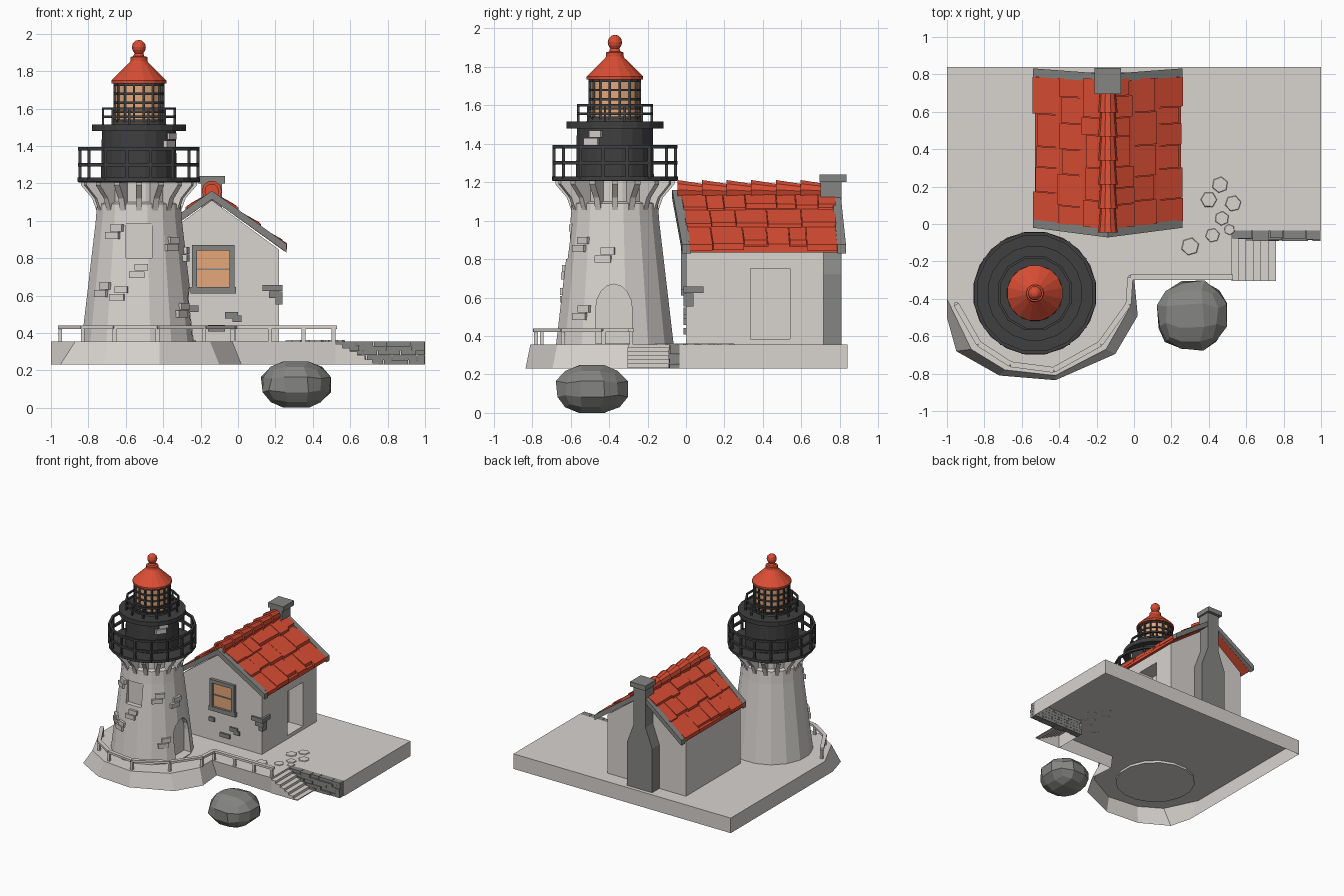
import bpy, bmesh, math, random
from mathutils import Vector

if "Cube" in bpy.data.objects:
    bpy.data.objects.remove(bpy.data.objects["Cube"])
random.seed(4)
TAU = math.tau

def mat(name, r, g, b):
    m = bpy.data.materials.new(name)
    m.diffuse_color = (r, g, b, 1)
    m.use_nodes = True
    m.node_tree.nodes["Principled BSDF"].inputs["Base Color"].default_value = m.diffuse_color
    return m

PALE = mat("pale_plaster", .69, .655, .625)
GREY = mat("grey_stone", .235, .235, .225)
DARK = mat("dark_iron", .05, .05, .052)
RED = mat("red_tile", .70, .075, .034)
AMBER = mat("amber_glass", .78, .39, .19)
CX, CY = -.53, -.37          # tower axis
G, TOP = .23, .355           # terrace bottom and top

def loft(bm, rings, cap=True):
    """Join equal-length rings of points into a skin with end caps."""
    vs = [[bm.verts.new(p) for p in r] for r in rings]
    n = len(vs[0])
    for a, b in zip(vs, vs[1:]):
        for i in range(n):
            bm.faces.new((a[i], a[(i + 1) % n], b[(i + 1) % n], b[i]))
    if cap:
        bm.faces.new(vs[0][::-1])
        bm.faces.new(vs[-1])

def box(bm, x0, x1, y0, y1, z0, z1):
    loft(bm, [[(x0, y0, z), (x1, y0, z), (x1, y1, z), (x0, y1, z)] for z in (z0, z1)])

def beam(bm, a, b, w, h):
    a, b = Vector(a), Vector(b)
    d = (b - a).normalized()
    s = d.cross(Vector((0, 0, 1)) if abs(d.z) < .9 else Vector((0, 1, 0))).normalized()
    u = s.cross(d)
    loft(bm, [[p + s * i * w / 2 + u * j * h / 2 for i, j in ((-1, -1), (1, -1), (1, 1), (-1, 1))] for p in (a, b)])

def circle(r, z, n=16, x=CX, y=CY, off=.5):
    return [(x + r * math.cos(TAU * (i + off) / n), y + r * math.sin(TAU * (i + off) / n), z) for i in range(n)]

def lathe(bm, prof, n=16, **k):
    loft(bm, [circle(r, z, n, **k) for r, z in prof])

def ring_rail(bm, r, z, t, n=16):
    """Closed square hoop round the tower axis."""
    rs = [circle(r + a * t / 2, z + b * t / 2, n) for a, b in ((-1, -1), (1, -1), (1, 1), (-1, 1), (-1, -1))]
    loft(bm, rs, cap=False)
    bmesh.ops.remove_doubles(bm, verts=bm.verts, dist=1e-5)

def drop_faces(bm, axis, value):
    """Open a shell by deleting faces lying in one plane."""
    fs = [f for f in bm.faces if all(abs(v.co[axis] - value) < 1e-4 for v in f.verts)]
    bmesh.ops.delete(bm, geom=fs, context='FACES_ONLY')

def finish(name, bm, m, opened=()):
    bmesh.ops.recalc_face_normals(bm, faces=bm.faces)
    for axis, value in opened:
        drop_faces(bm, axis, value)
    me = bpy.data.meshes.new(name)
    bm.to_mesh(me)
    bm.free()
    me.materials.append(m)
    o = bpy.data.objects.new(name, me)
    bpy.context.collection.objects.link(o)
    return o

def carve(target, bm):
    c = finish("cutter", bm, PALE)
    c.hide_render = True
    mod = target.modifiers.new("recess", 'BOOLEAN')
    mod.operation, mod.solver, mod.object = 'DIFFERENCE', 'EXACT', c
    bpy.context.view_layer.objects.active = target
    bpy.ops.object.modifier_apply(modifier=mod.name)
    bpy.data.objects.remove(c)

# Terrace shell with battered rounded front, open underneath
low = [(-1, .84), (-1, -.5), (-.95, -.68), (-.72, -.81), (-.42, -.835), (-.10, -.695), (.02, -.49), (0, -.28)]
high = [(-1, .84), (-1, -.4), (-.87, -.67), (-.69, -.78), (-.42, -.81), (-.15, -.67), (-.03, -.46), (-.03, -.30)]
rest = [(.52, -.30), (.52, -.035), (1, -.035), (1, .84)]
bm = bmesh.new()
loft(bm, [[(x, y, G) for x, y in low + rest], [(x, y, TOP) for x, y in high + rest]])
finish("terrace", bm, PALE, [(2, G), (1, -.035)])

# Terrace railing
path = [(-.95, -.43), (-.83, -.64), (-.66, -.75), (-.43, -.78), (-.18, -.64), (-.03, -.43), (-.02, -.285), (.17, -.285), (.35, -.285), (.53, -.285)]
bm = bmesh.new()
for i, (x, y) in enumerate(path):
    px = min(x, .51)
    box(bm, px - .01, px + .01, y - .01, y + .01, TOP, .425)
    if i:
        beam(bm, (*path[i - 1], .43), (x, y, .43), .03, .018)
finish("terrace_railing", bm, PALE)

# Side stairs, open underneath
steps = [(.52, G)]
for i in range(6):
    z = TOP - .0205 * (i + 1) + .006
    steps += [(.52 + .04 * i, z), (.52 + .04 * (i + 1), z)]
steps.append((.76, G))
bm = bmesh.new()
loft(bm, [[(x, y, z) for x, z in steps] for y in (-.305, -.05)])
finish("stairs", bm, PALE, [(2, G)])

# Rough stone retaining wall
bm = bmesh.new()
for k in range(5):
    x = .52 + random.uniform(-.01, .02)
    while x < .99:
        w = min(random.uniform(.07, .15), 1 - x)
        box(bm, x, x + w - .004, -.075 - random.uniform(0, .018), -.03, G + .025 * k + .001, G + .025 * (k + 1))
        x += w
finish("retaining_wall", bm, GREY)

# Flagstones
bm = bmesh.new()
for x, y, r in ((.46, .21, .045), (.40, .13, .045), (.53, .11, .045), (.47, .03, .04), (.42, -.06, .04), (.51, -.03, .03), (.30, -.12, .05)):
    lathe(bm, [(r, TOP - .002), (r * .9, TOP + .006)], 6, x=x, y=y, off=random.random())
finish("flagstones", bm, PALE)

# Boulder: a roughened, rounded cube with broad facets
bm = bmesh.new()
bmesh.ops.create_cube(bm, size=2)
bmesh.ops.subdivide_edges(bm, edges=bm.edges[:], cuts=2, use_grid_fill=True)
for v in bm.verts:
    d = v.co.normalized()
    j = [random.uniform(-.008, .008) for _ in range(2)]
    v.co = (.31 + d.x * .2 + j[0], -.49 + d.y * .2 + j[1], .124 + d.z * .137)
finish("boulder", bm, GREY)

# Tower shaft with window niche and arched doorway
bm = bmesh.new()
lathe(bm, [(.314, .335), (.312, .355), (.236, .99), (.228, 1.09), (.20, 1.10), (.20, 1.21)])
tower = finish("tower_shaft", bm, PALE)
bm = bmesh.new()
box(bm, -.60, -.46, -.9, -.585, .80, .985)
carve(tower, bm)
arch = [(-.47, .36), (-.28, .36)] + [(-.375 + .095 * math.cos(math.pi * i / 8), .54 + .13 * math.sin(math.pi * i / 8)) for i in range(9)]
bm = bmesh.new()
loft(bm, [[(x, y, z) for y, z in arch] for x in (CX + .23, CX + .45)])
carve(tower, bm)

# Brackets beneath the gallery
bm = bmesh.new()
prof = [(.19, 1.05), (.225, 1.05), (.25, 1.12), (.31, 1.19), (.31, 1.21), (.19, 1.21)]
for i in range(16):
    a = TAU * i / 16
    c, s = math.cos(a), math.sin(a)
    loft(bm, [[(CX + r * c - t * s, CY + r * s + t * c, z) for r, z in prof] for t in (-.016, .016)])
finish("gallery_brackets", bm, PALE)

# Gallery floor, drum and upper deck
bm = bmesh.new()
lathe(bm, [(.325, 1.205), (.332, 1.21), (.332, 1.23), (.205, 1.23), (.20, 1.48), (.255, 1.48), (.255, 1.515), (.15, 1.515), (.14, 1.53)], 20)
finish("gallery_drum", bm, DARK)

def posts(bm, r, z0, z1, n, t):
    for x, y, z in circle(r, z0, n):
        beam(bm, (x, y, z0), (x, y, z1), t, t)

# Gallery railings
bm = bmesh.new()
posts(bm, .322, 1.22, 1.385, 16, .016)
for z in (1.30, 1.385):
    ring_rail(bm, .322, z, .018)
posts(bm, .198, 1.51, 1.60, 12, .012)
for z in (1.555, 1.60):
    ring_rail(bm, .198, z, .013, 12)
finish("gallery_railings", bm, DARK)

# Lantern glass and its iron grid
bm = bmesh.new()
lathe(bm, [(.13, 1.515), (.13, 1.74)])
finish("lantern_glass", bm, AMBER)
bm = bmesh.new()
posts(bm, .133, 1.515, 1.74, 16, .013)
for i in range(5):
    ring_rail(bm, .133, 1.535 + .048 * i, .012)
finish("lantern_grid", bm, DARK)

# Lantern roof with ball finial
bm = bmesh.new()
lathe(bm, [(.125, 1.735), (.15, 1.735), (.15, 1.75), (.052, 1.845), (.046, 1.855), (.046, 1.875), (.03, 1.88), (.024, 1.895),
           (.035, 1.912), (.038, 1.928), (.033, 1.948), (.018, 1.962), (.004, 1.966)])
finish("lantern_roof", bm, RED)

# Exposed bricks on the tower
bm = bmesh.new()
for deg, z, r in ((-122, .94, .243), (-44, .875, .25), (-90, .73, .266), (-133, .63, .279), (-112, .61, .28), (-36, .52, .29), (-11, .82, .257), (-33, 1.43, .20)):
    a = math.radians(deg)
    c, s = math.cos(a), math.sin(a)
    for dt, dz, w in ((.012, .021, .036), (-.012, -.019, .042)):
        rr = r - dz * .12
        loft(bm, [[(CX + q * c - t * s, CY + q * s + t * c, z + dz + v) for t, v in ((dt - w, -.018), (dt + w, -.018), (dt + w, .018), (dt - w, .018))]
                  for q in (rr - .03, rr + .012)])
finish("tower_bricks", bm, PALE)

# Cottage walls with deep door recess
RX = -.14
bm = bmesh.new()
loft(bm, [[(x, y, z) for x, z in ((-.50, TOP), (.22, TOP), (.22, .845), (RX, 1.11), (-.50, .845))] for y in (0, .715)])
house = finish("cottage_walls", bm, PALE)
bm = bmesh.new()
box(bm, .09, .4, .335, .54, .385, .75)
carve(house, bm)

# Window
bm = bmesh.new()
for b in ((-.245, -.22, .62, .865), (-.045, -.02, .62, .865), (-.245, -.02, .84, .87), (-.255, -.01, .61, .645)):
    box(bm, b[0], b[1], -.025, .01, b[2], b[3])
box(bm, -.22, -.045, -.014, .01, .737, .745)
finish("window_frame", bm, GREY)
bm = bmesh.new()
box(bm, -.225, -.04, -.006, .003, .635, .845)
finish("window_pane", bm, AMBER)

# Exposed bricks and corner stones on the cottage
bm = bmesh.new()
for x0, x1, z in ((.13, .237, .64), (.165, .239, .605), (.20, .237, .57), (-.07, .0, .495), (-.03, .02, .475), (-.26, -.21, .53), (-.16, -.07, .425)):
    box(bm, x0, x1, -.014, .09 if x0 == .13 else .04, z - .017, z + .017)
finish("cottage_bricks", bm, GREY)

# Roof slab, front edge leaning forward at the ridge
def roof_pt(s, u, v, lift=0):
    """s side, u 0 ridge to 1 eave, v 0 front to 1 back."""
    y0 = -.045 + .045 * u
    return (RX + s * .39 * u, y0 + v * (.79 + .01 * u - y0), 1.15 - .285 * u + lift)

bm = bmesh.new()
loft(bm, [[roof_pt(-1, 1, v), roof_pt(1, 0, v), roof_pt(1, 1, v), roof_pt(1, 1, v, -.03), roof_pt(1, 0, v, -.035), roof_pt(-1, 1, v, -.03)] for v in (.01, .99)])
finish("roof_slab", bm, RED)

# Irregular roof tiles in three broad courses
bm = bmesh.new()
for s in (-1, 1):
    for row in range(3):
        u0, v = row / 3, .02
        while v < .97:
            v1 = v + random.uniform(.10, .22)
            if v1 > .90:
                v1 = .985
            u1 = u0 + .34 + random.uniform(-.05, .035)
            h = random.uniform(.016, .028)
            loft(bm, [[roof_pt(s, u0, q, -.01), roof_pt(s, u1, q, -.01), roof_pt(s, u1, q, h), roof_pt(s, u0, q, .006)] for q in (v, v1 - .004)])
            v = v1
finish("roof_tiles", bm, RED)

# Ridge tiles, each flared and hollow at the front
bm = bmesh.new()
for i in range(6):
    y = -.045 + .128 * i
    loft(bm, [[(RX + r * math.cos(TAU * k / 10), q, z + r * math.sin(TAU * k / 10)) for k in range(10)]
              for q, r, z in ((y + .04, .036, 1.16), (y, .036, 1.16), (y, .054, 1.16), (y + .025, .05, 1.16), (y + .15, .038, 1.152))])
finish("ridge_tiles", bm, RED)

# Gable trim front and back
bm = bmesh.new()
for s in (-1, 1):
    for ya, ye in ((-.072, -.02), (.757, .787)):
        loft(bm, [[(RX + s * d, y, z - .045), (RX + s * d, y + .045, z - .045), (RX + s * d, y + .045, z), (RX + s * d, y, z)]
                  for d, y, z in ((0, ya, 1.16), (.4, ye, .875))])
finish("gable_trim", bm, GREY)

# Chimney with flared base and cap
bm = bmesh.new()
loft(bm, [[(RX - w, .70, z), (RX + w, .70, z), (RX + w, .81, z), (RX - w, .81, z)] for w, z in ((.115, TOP), (.115, .72), (.055, .88), (.055, 1.20))])
box(bm, RX - .07, RX + .07, .695, .835, 1.20, 1.24)
finish("chimney", bm, GREY)
